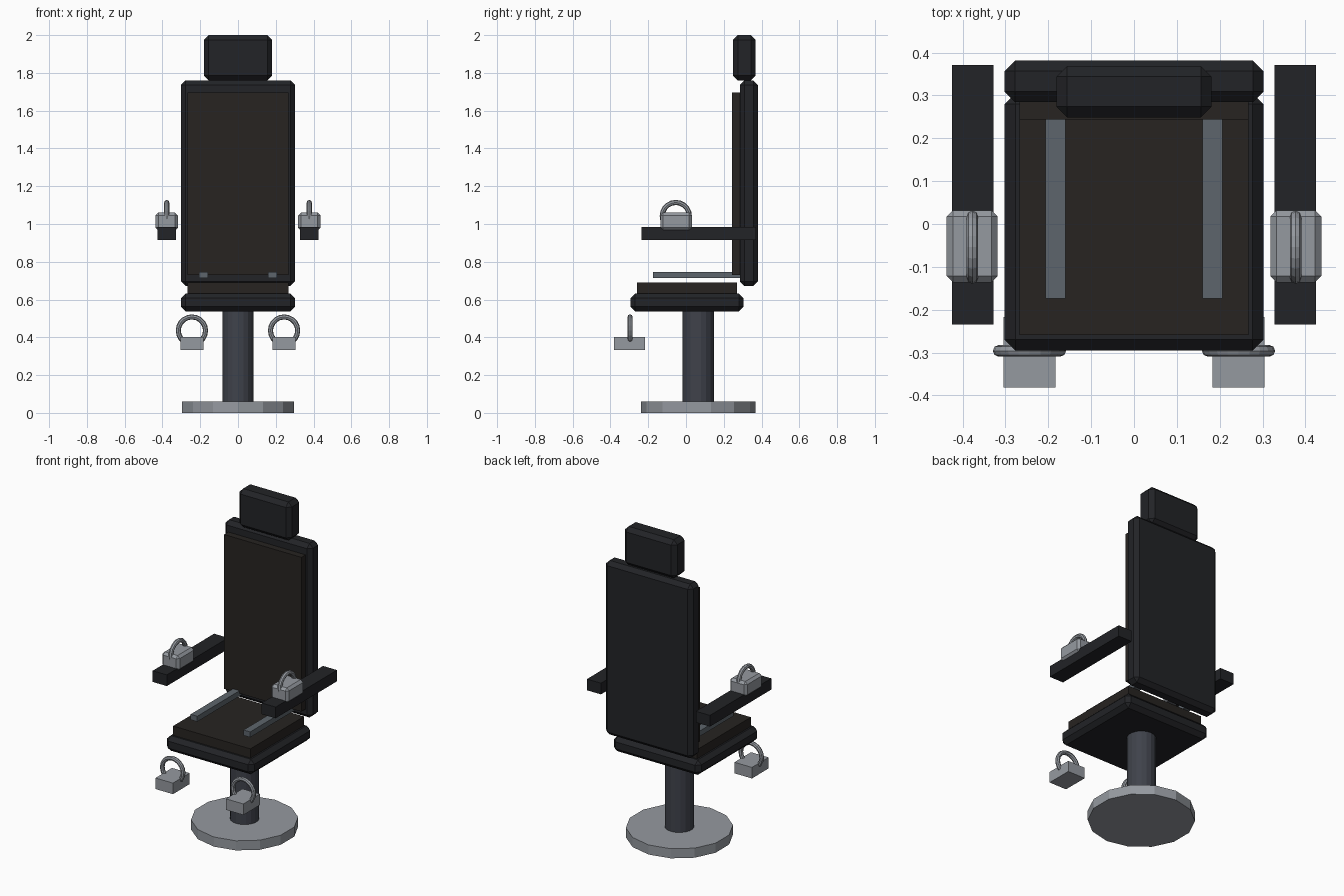
import bpy
from math import pi

if "Cube" in bpy.data.objects:
    bpy.data.objects.remove(bpy.data.objects["Cube"])


def material(name, r, g, b):
    m = bpy.data.materials.new(name)
    m.diffuse_color = (r, g, b, 1)
    m.use_nodes = True
    m.node_tree.nodes["Principled BSDF"].inputs["Base Color"].default_value = m.diffuse_color
    return m


LEATHER = material("black_leather", 0.016, 0.017, 0.020)
PAD = material("dark_brown_pad", 0.020, 0.017, 0.015)
COLUMN = material("dark_steel", 0.05, 0.055, 0.07)
RAIL = material("blue_steel", 0.11, 0.13, 0.15)
STEEL = material("pale_steel", 0.30, 0.32, 0.35)


def finish(name, mat):
    ob = bpy.context.object
    ob.name = name
    ob.data.materials.append(mat)
    return ob


def box(name, mat, x, y, z, bevel=0):
    """Box from (min, max) ranges, with an optional chamfer."""
    bpy.ops.mesh.primitive_cube_add(
        size=1, location=[(a + b) / 2 for a, b in (x, y, z)])
    ob = finish(name, mat)
    ob.scale = [b - a for a, b in (x, y, z)]
    bpy.ops.object.transform_apply(location=False, rotation=False, scale=True)
    if bevel:
        mod = ob.modifiers.new("chamfer", 'BEVEL')
        mod.width = bevel
        mod.segments = 1
    return ob


def cylinder(name, mat, r, z0, z1):
    bpy.ops.mesh.primitive_cylinder_add(
        vertices=14 if r > 0.2 else 18, radius=r, depth=z1 - z0,
        location=(0, 0.065, (z0 + z1) / 2))
    return finish(name, mat)


def ring(name, mat, loc, rot):
    bpy.ops.mesh.primitive_torus_add(
        major_segments=20, minor_segments=8, major_radius=0.072,
        minor_radius=0.0135, location=loc, rotation=rot)
    return finish(name, mat)


# pedestal
cylinder("base_disc", STEEL, 0.304, 0, 0.06)
cylinder("column", COLUMN, 0.083, 0.05, 0.56)

# seat, backrest and headrest with their raised pads
box("seat", LEATHER, (-0.302, 0.302), (-0.295, 0.305), (0.538, 0.632), 0.025)
box("seat_pad", PAD, (-0.267, 0.267), (-0.259, 0.271), (0.61, 0.69))
box("backrest", LEATHER, (-0.302, 0.302), (0.285, 0.381), (0.672, 1.76), 0.024)
box("back_pad", PAD, (-0.267, 0.267), (0.244, 0.304), (0.73, 1.695))
box("headrest", LEATHER, (-0.181, 0.181), (0.249, 0.369), (1.76, 2.0), 0.025)

for side, s in (("left", -1), ("right", 1)):
    def span(a, b):
        return tuple(sorted((s * a, s * b)))

    # armrest and strap rail
    box(side + "_armrest", LEATHER, span(0.328, 0.425), (-0.235, 0.371), (0.914, 0.984))
    box(side + "_rail", RAIL, span(0.16, 0.206), (-0.174, 0.285), (0.713, 0.747))

    # wrist restraint
    box(side + "_wrist_block", STEEL, span(0.318, 0.437), (-0.136, 0.032), (0.966, 1.06), 0.015)
    ring(side + "_wrist_ring", STEEL, (s * 0.377, -0.054, 1.042), (0, pi / 2, 0))

    # ankle restraint
    box(side + "_ankle_block", STEEL, span(0.183, 0.304), (-0.381, -0.217), (0.333, 0.402))
    ring(side + "_ankle_ring", STEEL, (s * 0.244, -0.296, 0.436), (pi / 2, 0, 0))
